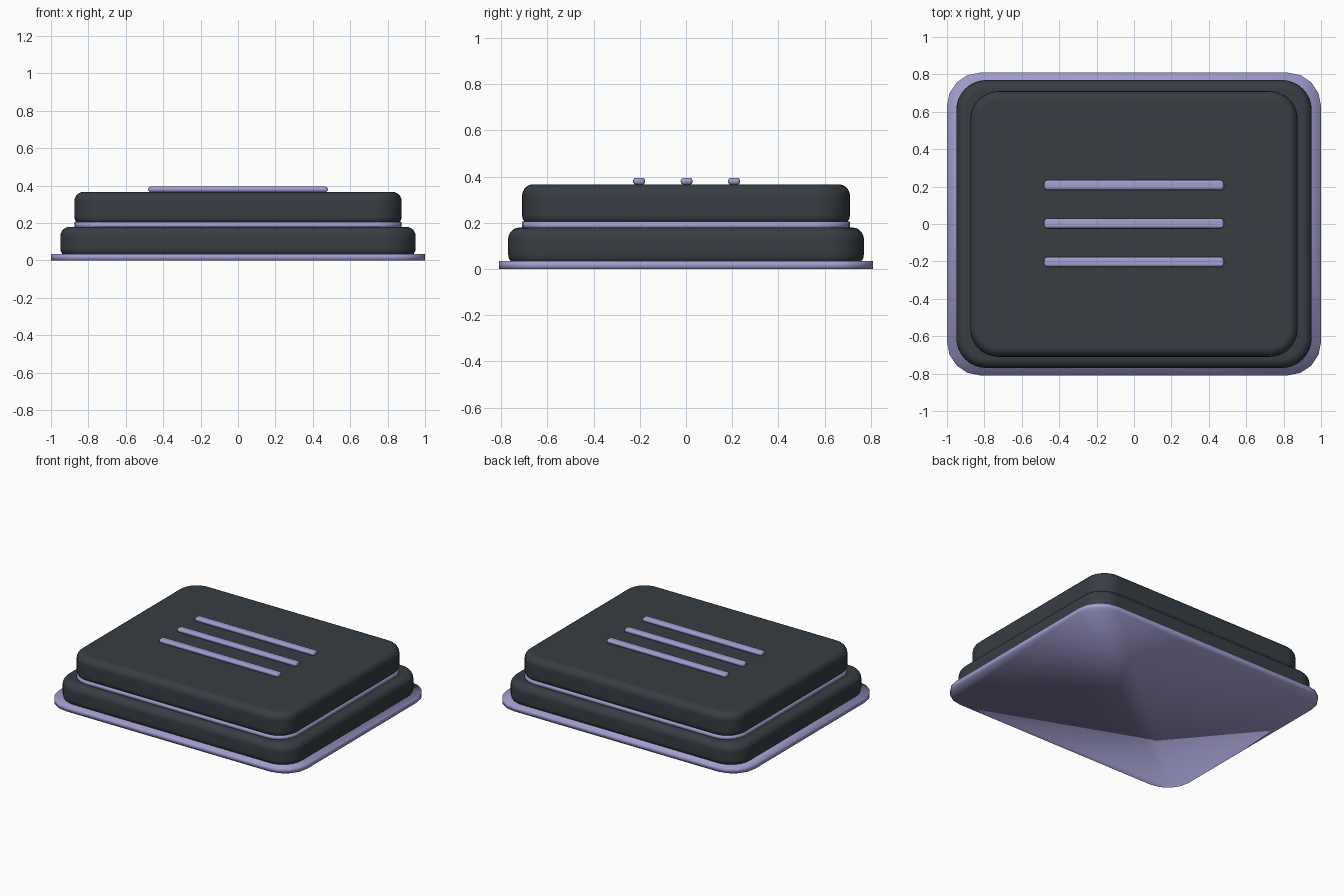
import bpy, bmesh
from math import sin, cos, pi

if "Cube" in bpy.data.objects:
    bpy.data.objects.remove(bpy.data.objects["Cube"], do_unlink=True)


def material(name, rgb):
    m = bpy.data.materials.new(name)
    m.use_nodes = True
    m.diffuse_color = (*rgb, 1)
    m.node_tree.nodes["Principled BSDF"].inputs["Base Color"].default_value = (*rgb, 1)
    return m


slate = material("dark slate", (0.038, 0.047, 0.057))
lavender = material("lavender", (0.36, 0.34, 0.63))


def outline(hx, hy, r, steps):
    """Rounded rectangle, counter-clockwise."""
    pts = []
    for i, (sx, sy) in enumerate([(1, 1), (-1, 1), (-1, -1), (1, -1)]):
        for k in range(steps + 1):
            a = (i + k / steps) * pi / 2
            pts.append((sx * (hx - r) + r * cos(a), sy * (hy - r) + r * sin(a)))
    return pts


def slab(name, mat, hx, hy, z0, z1, corner, steps, edge=0, edge_steps=5, y=0):
    """Stack of rounded rectangles; edge rounds the top and bottom rims."""
    if edge:
        arc = [k / edge_steps * pi / 2 for k in range(edge_steps + 1)]
        levels = [(edge * (1 - sin(a)), z0 + edge * (1 - cos(a))) for a in arc]
        levels += [(edge * (1 - cos(a)), z1 - edge * (1 - sin(a))) for a in arc]
    else:
        levels = [(0, z0), (0, z1)]
    bm = bmesh.new()
    rings = [[bm.verts.new((px, py + y, z)) for px, py in
              outline(hx - d, hy - d, corner - d, steps)] for d, z in levels]
    n = len(rings[0])
    for low, high in zip(rings, rings[1:]):
        for i in range(n):
            j = (i + 1) % n
            bm.faces.new((low[i], low[j], high[j], high[i]))
    bm.faces.new(rings[-1])
    bm.faces.new(rings[0][::-1])
    for f in bm.faces:
        f.smooth = True
    me = bpy.data.meshes.new(name)
    bm.to_mesh(me)
    bm.free()
    me.materials.append(mat)
    ob = bpy.data.objects.new(name, me)
    bpy.context.collection.objects.link(ob)
    if edge:
        # keeps the large faces flat while the rims stay soft
        ob.modifiers.new("flat_faces", "WEIGHTED_NORMAL")
    return ob


# Thin plates under each tier
slab("base_plate", lavender, 1.0, 0.81, 0, 0.035, 0.18, 4)
slab("middle_trim", lavender, 0.875, 0.71, 0.175, 0.205, 0.15, 5)

# Soft-edged tiers
slab("lower_tier", slate, 0.95, 0.77, 0.015, 0.18, 0.16, 8, edge=0.05)
slab("upper_tier", slate, 0.875, 0.71, 0.185, 0.367, 0.15, 8, edge=0.05)

# Raised bars on the top
for side, y in (("front", -0.203), ("middle", 0.003), ("back", 0.208)):
    slab(side + "_bar", lavender, 0.48, 0.026, 0.365, 0.395, 0.014, 2,
         edge=0.012, edge_steps=2, y=y)
